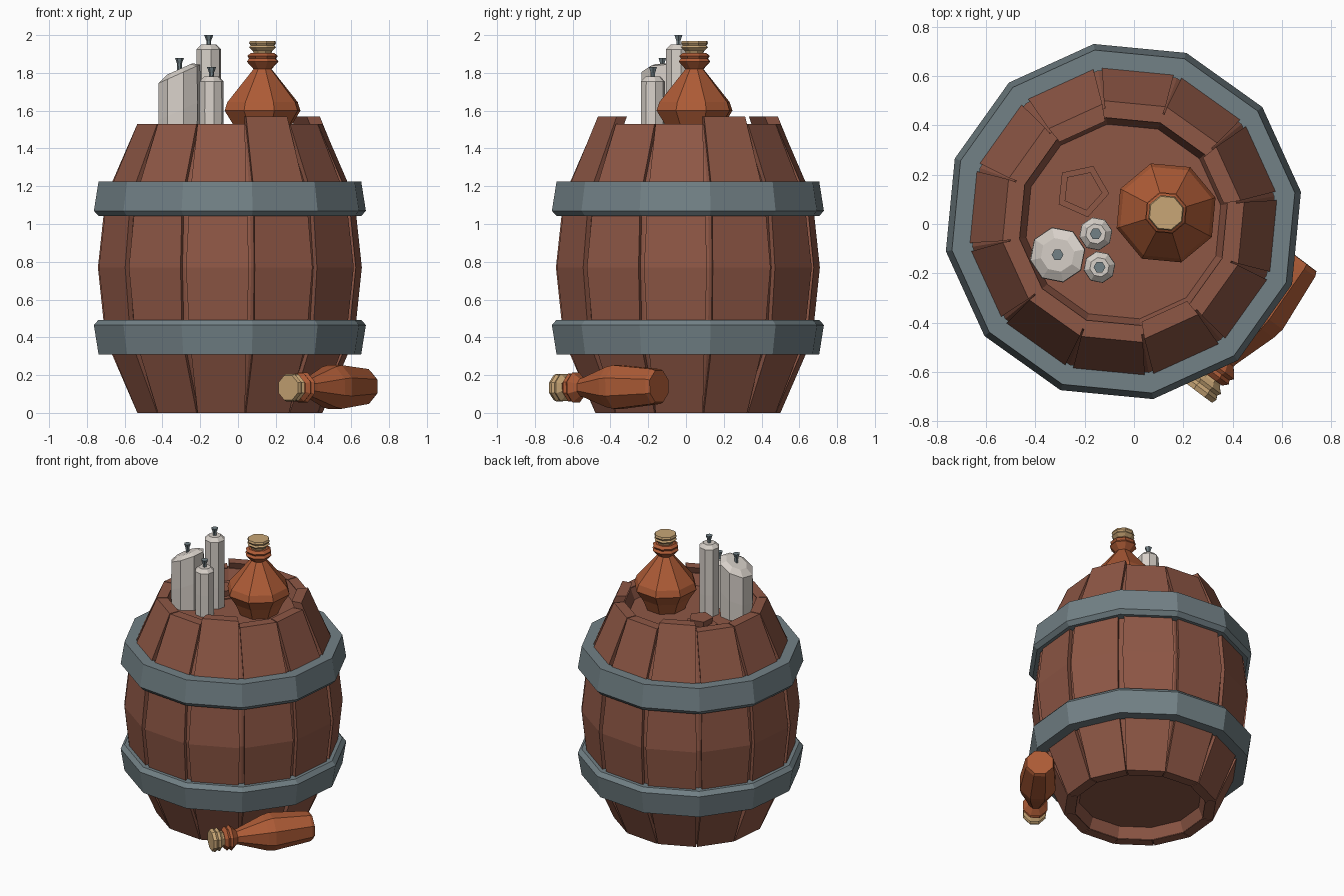
import bpy, bmesh, math
from mathutils import Vector, Matrix

if "Cube" in bpy.data.objects:
    bpy.data.objects.remove(bpy.data.objects["Cube"])

CX, CY = -0.043, 0.01          # barrel axis
ROT = math.radians(9.5)        # barrel facet rotation


def material(name, rgb):
    m = bpy.data.materials.new(name)
    m.diffuse_color = (*rgb, 1)
    m.use_nodes = True
    m.node_tree.nodes["Principled BSDF"].inputs["Base Color"].default_value = m.diffuse_color
    return m


WOOD = material("barrel wood", (0.27, 0.095, 0.06))
IRON = material("hoop grey", (0.17, 0.22, 0.24))
CLAY = material("terracotta", (0.42, 0.105, 0.037))
CORK = material("cork tan", (0.58, 0.38, 0.18))
WAX = material("candle wax", (0.68, 0.63, 0.58))


def finish(name, bm, mat):
    bmesh.ops.recalc_face_normals(bm, faces=bm.faces)
    me = bpy.data.meshes.new(name)
    bm.to_mesh(me)
    bm.free()
    me.materials.append(mat)
    ob = bpy.data.objects.new(name, me)
    bpy.context.collection.objects.link(ob)
    return ob


def lathe(name, profile, n, mat, matrix, rot=0.0, loop=False, shape=None):
    """Revolve (radius, height) points; capped at both ends, or a closed ring."""
    bm = bmesh.new()
    rings = []
    for r, z in profile:
        ring = []
        for k in range(n):
            a = rot + 2 * math.pi * k / n
            p = Vector((r * math.cos(a), r * math.sin(a), z))
            if shape:
                p = shape(p)
            ring.append(bm.verts.new(matrix @ p))
        rings.append(ring)
    pairs = list(zip(rings, rings[1:]))
    if loop:
        pairs.append((rings[-1], rings[0]))
    else:
        bm.faces.new(rings[0])
        bm.faces.new(rings[-1])
    for a, b in pairs:
        for k in range(n):
            j = (k + 1) % n
            bm.faces.new((a[k], a[j], b[j], b[k]))
    return finish(name, bm, mat)


def at(x, y, z=0.0):
    return Matrix.Translation((x, y, z))


# Barrel staves: (radius, height, half gap)
STAVE = [(0.497, 0.0, 0.003), (0.67, 0.39, 0.022), (0.71, 0.77, 0.016),
         (0.67, 1.14, 0.022), (0.497, 1.53, 0.003)]
RAISED = (1, 4, 10)            # staves that stand a little proud at the top
for i in range(12):
    mid = ROT + math.radians(15 + 30 * (i - 0))
    if i == 0:
        raised = True          # stave facing right
    else:
        raised = i in (3, 9)   # stave at the back and stave at the front
    prof = list(STAVE)
    if raised:
        prof[-1] = (0.485, 1.57, 0.006)
    bm = bmesh.new()
    rings = []
    for r, z, gap in prof:
        ring = []
        for rad, s in ((r, -1), (r, 1), (r - 0.07, 1), (r - 0.07, -1)):
            d = rad * math.cos(math.radians(15))
            w = rad * math.sin(math.radians(15)) - gap
            c, sn = math.cos(mid), math.sin(mid)
            ring.append(bm.verts.new((CX + d * c - s * w * sn, CY + d * sn + s * w * c, z)))
        rings.append(ring)
    for a, b in zip(rings, rings[1:]):
        for k in range(4):
            j = (k + 1) % 4
            bm.faces.new((a[k], a[j], b[j], b[k]))
    bm.faces.new(rings[0])
    bm.faces.new(rings[-1])
    finish(f"stave_{i + 1}", bm, WOOD)

# Barrel core with recessed lid and base
core = [(0.40, 0.08), (0.428, 0.005), (0.465, 0.005), (0.64, 0.39), (0.68, 0.77),
        (0.64, 1.14), (0.465, 1.525), (0.428, 1.525), (0.40, 1.45)]
lathe("barrel_core", core, 12, WOOD, at(CX, CY), ROT)

# Bung on the lid
lathe("bung_seat", [(0.11, 1.445), (0.11, 1.457)], 5, WOOD, at(-0.21, 0.135), 1.15)
lathe("bung", [(0.07, 1.45), (0.082, 1.50)], 5, WOOD, at(-0.21, 0.135), 1.15)

# Iron hoops, mirrored about the belly
hoop = [(0.62, 1.225), (0.705, 1.225), (0.73, 1.07), (0.705, 1.042), (0.64, 1.042)]
lathe("upper_hoop", hoop, 12, IRON, at(CX, CY), ROT, loop=True)
lathe("lower_hoop", [(r, 1.535 - z) for r, z in hoop], 12, IRON, at(CX, CY), ROT, loop=True)

# Standing flask
flask = at(0.13, 0.045)
lathe("flask", [(0.13, 1.45), (0.165, 1.53), (0.21, 1.60), (0.195, 1.645), (0.075, 1.79),
                (0.05, 1.82), (0.088, 1.86), (0.075, 1.875), (0.085, 1.89), (0.065, 1.905)],
      8, CLAY, flask, 0.3)
lathe("flask_cork", [(0.05, 1.90), (0.052, 1.915), (0.075, 1.935), (0.066, 1.945),
                     (0.075, 1.957), (0.07, 1.97)], 8, CORK, flask, 0.3)

# Bottle lying against the barrel foot
axis = Vector((-0.6, -0.8, -0.01))
lying = at(0.673, -0.142, 0.14) @ axis.to_track_quat('Z', 'Y').to_matrix().to_4x4()
lathe("lying_bottle", [(0.09, 0.0), (0.10, 0.02), (0.125, 0.27), (0.115, 0.32), (0.055, 0.49),
                       (0.05, 0.51), (0.085, 0.55), (0.072, 0.565), (0.08, 0.58), (0.06, 0.60)],
      8, CLAY, lying, math.pi / 8)
lathe("lying_cork", [(0.05, 0.59), (0.055, 0.61), (0.078, 0.63), (0.068, 0.645),
                     (0.078, 0.66), (0.07, 0.68)], 8, CORK, lying, math.pi / 8)


# Candles with wicks
def candle(name, x, y, r, top, wick, slope=0.0):
    def slant(p):
        if p.z > 1.6:
            p.z += slope * p.x
        return p
    lathe(name, [(r, 1.45), (r * 1.02, 1.6), (r, top - 0.025), (r * 0.62, top)],
          8, WAX, at(x, y), 0.2, shape=slant)
    lathe(name + "_wick", [(0.012, top - 0.01), (0.013, wick - 0.03), (0.024, wick)],
          6, IRON, at(x, y))


candle("wide_candle", -0.31, -0.125, 0.112, 1.82, 1.88, 0.45)
candle("tall_candle", -0.155, -0.04, 0.067, 1.95, 2.0)
candle("short_candle", -0.14, -0.175, 0.064, 1.78, 1.83)
